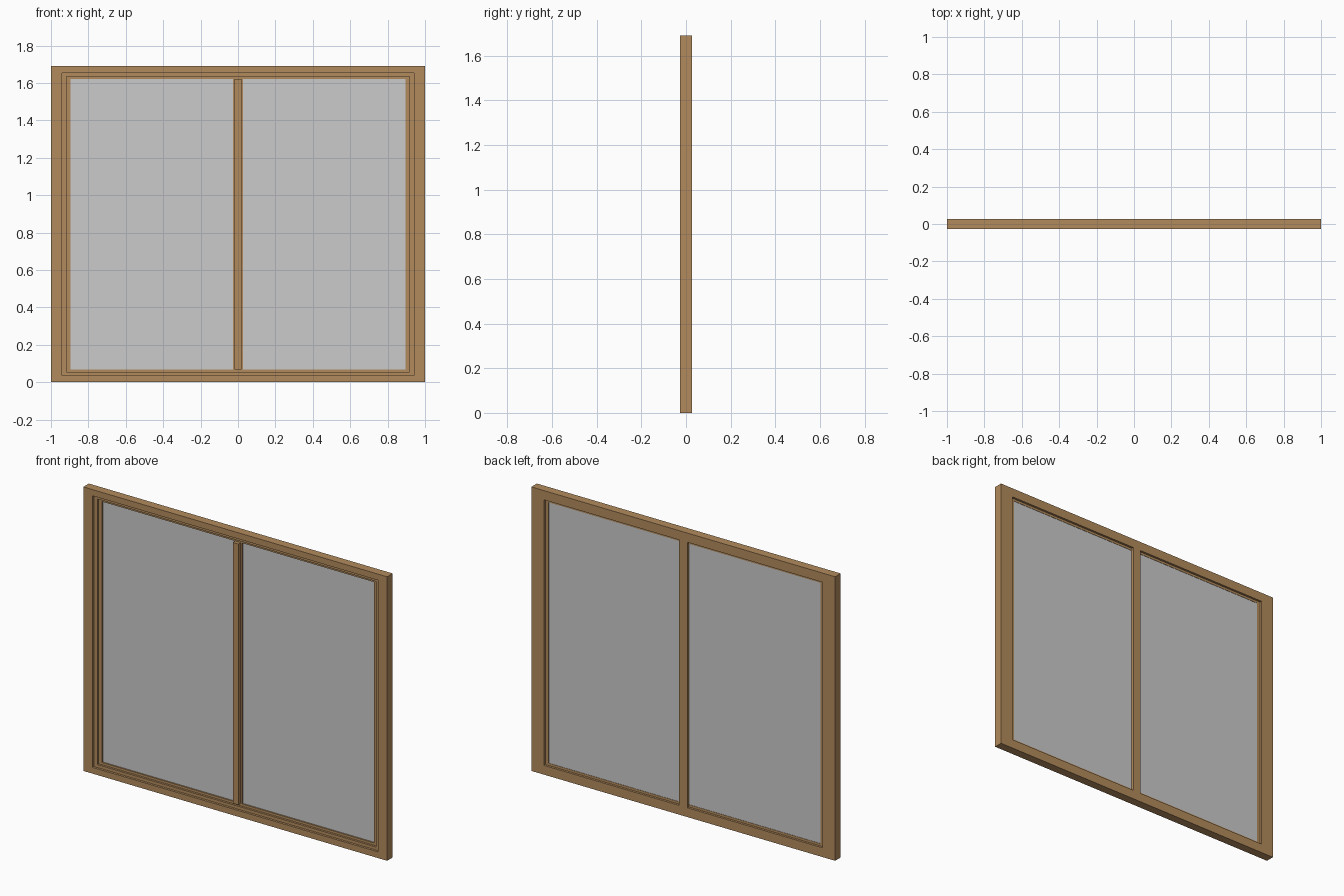
import bpy
import bmesh

if "Cube" in bpy.data.objects:
    bpy.data.objects.remove(bpy.data.objects["Cube"])

H = 1.69       # overall height
D = 0.026      # half depth

wood = bpy.data.materials.new("brown_wood")
wood.diffuse_color = (0.45, 0.26, 0.11, 1)
wood.use_nodes = True
wood.node_tree.nodes["Principled BSDF"].inputs["Base Color"].default_value = wood.diffuse_color


def finish(name, bm, mat=None):
    bmesh.ops.recalc_face_normals(bm, faces=bm.faces[:])
    me = bpy.data.meshes.new(name)
    bm.to_mesh(me)
    bm.free()
    ob = bpy.data.objects.new(name, me)
    bpy.context.collection.objects.link(ob)
    if mat:
        me.materials.append(mat)
    return ob


def box(name, x0, x1, y0, y1, z0, z1, mat=None):
    bm = bmesh.new()
    bmesh.ops.create_cube(bm, size=1)
    for v in bm.verts:
        v.co.x = x1 if v.co.x > 0 else x0
        v.co.y = y1 if v.co.y > 0 else y0
        v.co.z = z1 if v.co.z > 0 else z0
    return finish(name, bm, mat)


def ring_frame(name, profile, mat):
    # Sweep a closed profile of (side inset, top/bottom inset, y) around the rectangle
    bm = bmesh.new()
    rings = []
    for ix, iz, y in profile:
        x, z0, z1 = 1 - ix, iz, H - iz
        rings.append([bm.verts.new(c) for c in
                      ((-x, y, z0), (x, y, z0), (x, y, z1), (-x, y, z1))])
    for i, a in enumerate(rings):
        b = rings[(i + 1) % len(rings)]
        for k in range(4):
            m = (k + 1) % 4
            bm.faces.new((a[k], a[m], b[m], b[k]))
    return finish(name, bm, mat)


# Outer frame with stepped front rebate, glazing bead and plain back opening
ring_frame("window_frame", [
    (0.0, 0.0, -D),
    (0.06, 0.037, -D), (0.06, 0.037, -0.013),
    (0.083, 0.055, -0.013), (0.083, 0.055, -0.001),
    (0.105, 0.069, -0.001), (0.105, 0.069, 0.013),
    (0.083, 0.055, 0.013), (0.083, 0.055, D),
    (0.0, 0.0, D),
], wood)

# Centre post: wide rear part flush with the back, narrow bar in front
box("centre_post", -0.027, 0.027, -0.001, D, 0.055, H - 0.055, wood)
box("centre_post_front_bar", -0.018, 0.018, -0.023, 0.0, 0.069, H - 0.069, wood)

# Two glass panes, edges tucked into the bead and the post
for side, x0, x1 in (("left", -0.905, -0.015), ("right", 0.015, 0.905)):
    box(side + "_glass_pane", x0, x1, 0.007, 0.011, 0.062, H - 0.062)
